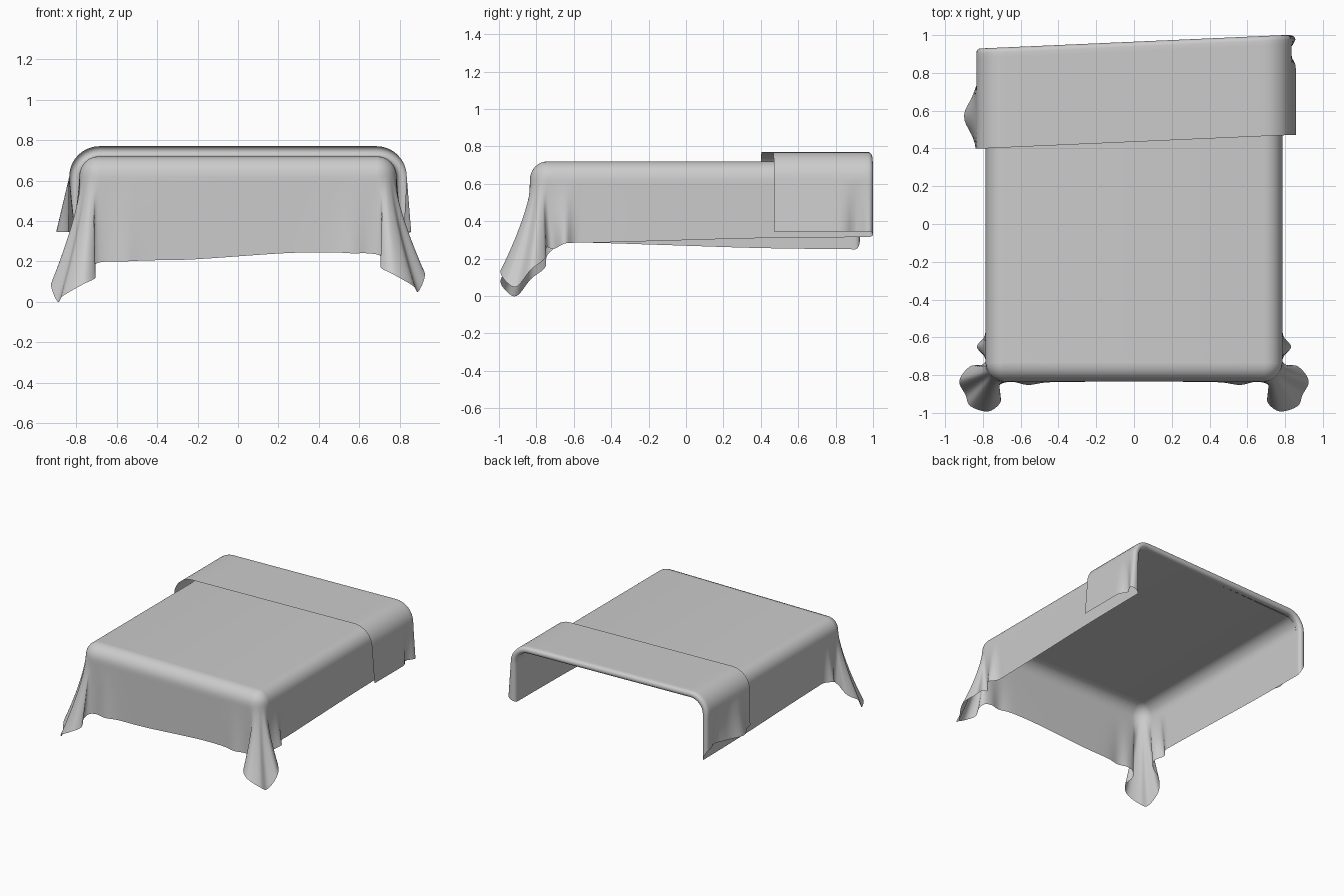
import bpy, bmesh, math
from mathutils import Vector

if "Cube" in bpy.data.objects:
    bpy.data.objects.remove(bpy.data.objects["Cube"])

TOP, HALF, FRONT, R = 0.72, 0.785, -0.835, 0.10   # mattress block under the cloth


def back_y(x):
    # slightly skewed fold line at the head
    return 0.965 + 0.044 * x


def smooth_path(pts, n):
    # Catmull-Rom through the points
    out = []
    for i in range(len(pts) - 1):
        a, b = pts[max(i - 1, 0)], pts[i]
        c, d = pts[i + 1], pts[min(i + 2, len(pts) - 1)]
        for k in range(n):
            t = k / n
            out.append(0.5 * (2 * b + (c - a) * t + (2 * a - 5 * b + 4 * c - d) * t * t
                              + (3 * b - a - 3 * c + d) * t ** 3))
    return out + [pts[-1]]


def cloth(name, rows, cap=False):
    bm = bmesh.new()
    vs = [[bm.verts.new(p) for p in row] for row in rows]
    for r0, r1 in zip(vs, vs[1:]):
        for i in range(len(r0) - 1):
            bm.faces.new((r0[i], r1[i], r1[i + 1], r0[i + 1]))
    if cap:
        bm.faces.new(vs[0])
    bmesh.ops.recalc_face_normals(bm, faces=bm.faces[:])
    for f in bm.faces:
        f.smooth = True
    me = bpy.data.meshes.new(name)
    bm.to_mesh(me)
    bm.free()
    ob = bpy.data.objects.new(name, me)
    bpy.context.collection.objects.link(ob)
    return ob


# Hem of one side, front centre to head: |x|, y, z
HEM = [(0.22, -0.835, 0.21), (0.45, -0.838, 0.205), (0.56, -0.852, 0.20), (0.64, -0.836, 0.20),
       (0.70, -0.845, 0.19), (0.725, -0.88, 0.16), (0.705, -0.94, 0.12), (0.77, -0.992, 0.085),
       (0.865, -0.965, 0.03), (0.892, -0.905, 0.0), (0.925, -0.83, 0.09), (0.87, -0.755, 0.15),
       (0.805, -0.745, 0.21), (0.785, -0.71, 0.25), (0.832, -0.65, 0.28), (0.79, -0.59, 0.285),
       (0.787, -0.48, 0.284), (0.785, -0.1, 0.28), (0.785, 0.4, 0.28), (0.785, 0.9, 0.28)]
ARC0, ARC1 = 4, 13      # hem points that gather around the corner


def side_hem_z(side, y):
    return 0.285 + (0.03 if side > 0 else -0.035) * min(1, max(0, (y + 0.5) / 1.1))


def side_lists(side):
    hem, rim = [], []
    for i, (x, y, z) in enumerate(HEM):
        if i == len(HEM) - 1:
            y = back_y(side * HALF) - 0.045
        if i > 15:
            z = side_hem_z(side, y)
        elif side > 0 and i < 13:
            z += 0.03 if i < 1 else 0.04 if i < 6 else 0.05
        hem.append(Vector((side * x, y, z)))
        if i < ARC0:
            p = (x, FRONT)
        elif i > ARC1:
            p = (HALF, y)
        else:
            a = math.pi / 2 * (i - ARC0) / (ARC1 - ARC0)
            p = (HALF - R + R * math.sin(a), FRONT + R - R * math.cos(a))
        rim.append(Vector((side * p[0], p[1], TOP - R)))
    return hem, rim


# Main sheet: flat top, rounded rim, skirt gathering into corner flaps
lh, lr = side_lists(-1)
rh, rr = side_lists(1)
hem = smooth_path(lh[::-1] + rh, 5)
rim = smooth_path(lr[::-1] + rr, 5)
rows = []
for k in range(7):
    a = math.pi / 2 * k / 6
    row = []
    for p in rim:
        core = Vector((max(-HALF + R, min(HALF - R, p.x)), max(FRONT + R, p.y), p.z))
        n = (p - core).normalized()
        q = p - n * 0.095 * (1 - math.sin(a))
        q.z = TOP - R * (1 - math.cos(a))
        row.append(q)
    rows.append(row)
for k in range(1, 17):
    t = k / 16
    w = t ** 1.4
    row = []
    for p, h in zip(rim, hem):
        q = p.lerp(h, w)
        q.z = p.z + (h.z - p.z) * t
        row.append(q)
    rows.append(row)
cloth("blanket", rows, cap=True)


# Turned-back band at the head: distance from the fold line, lift above sheet
path = [(-0.045, 0.0)]
for k in range(9):
    a = math.pi * k / 8
    path.append((-0.025 + 0.025 * math.sin(a), 0.025 - 0.025 * math.cos(a)))
path += [(-0.025 - 0.505 * k / 20, 0.05) for k in range(1, 21)]


def band_half(side, off, lift):
    pts = [(x, TOP + lift, 0) for x in (0.0, 0.2, 0.4, 0.6)]
    r, hw = R + lift, HALF + lift
    for k in range(9):
        a = math.pi / 2 * k / 8
        pts.append((hw - r + r * math.sin(a), TOP + lift - r + r * math.cos(a), 0))
    low = side_hem_z(side, 0.9)
    low += (0.345 - low) * lift / 0.05
    z0 = TOP + lift - r
    pts += [(hw, z0 + (low - z0) * k / 10, k / 10) for k in range(1, 11)]
    out = []
    for x, z, t in pts:
        # loose hanging ends: wave outward on the left, nearly straight on the right
        if side < 0:
            flare = 0.065 * math.exp(-((off + 0.36) / 0.10) ** 2) - 0.03 * math.exp(-((off + 0.13) / 0.05) ** 2)
        else:
            flare = 0.022 - 0.04 * math.exp(-((off + 0.09) / 0.04) ** 2)
        x = side * (x + flare * t * lift / 0.05)
        out.append(Vector((x, back_y(max(-0.8, min(0.8, x))) + off, z)))
    return out


cloth("turned_back_band",
      [band_half(-1, o, l)[:0:-1] + band_half(1, o, l) for o, l in path])
